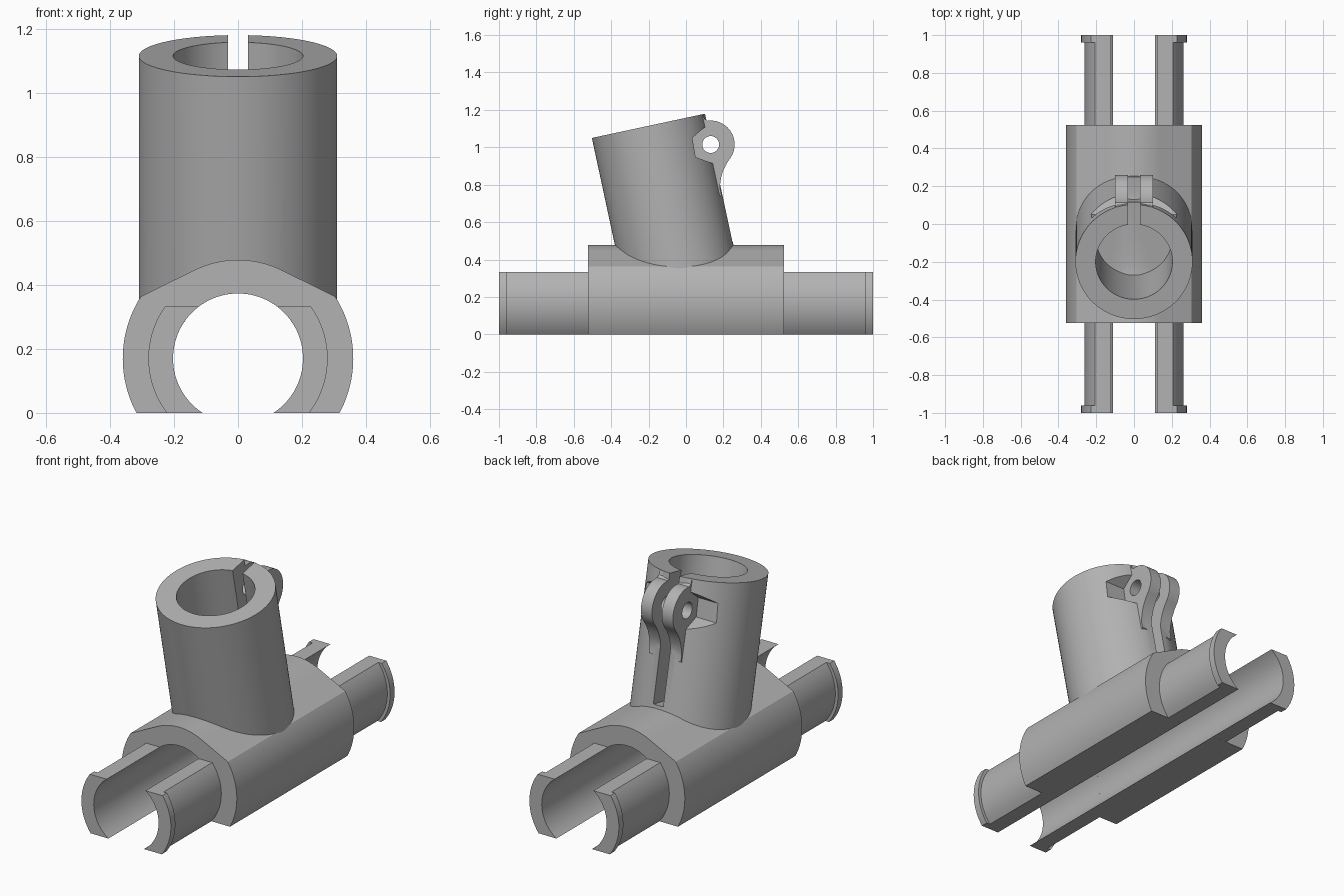
import bpy, bmesh
from math import sin, cos, pi, radians, sqrt, atan2
from mathutils import Matrix, Vector

if "Cube" in bpy.data.objects:
    bpy.data.objects.remove(bpy.data.objects["Cube"])

grey = bpy.data.materials.new("plain_grey")
grey.use_nodes = True
GREY = (0.45, 0.45, 0.45, 1)
grey.diffuse_color = GREY
grey.node_tree.nodes["Principled BSDF"].inputs["Base Color"].default_value = GREY

AXIS_Z = 0.17           # height of the horizontal bore
BORE = 0.203
POST_TOP = Vector((0, -0.2, 1.115))
TILT = Matrix.Translation(POST_TOP) @ Matrix.Rotation(radians(12.1), 4, 'X')
HOLE = (0.132, 1.015)   # clamp screw position in y, z


def make(name, bm, matrix=None):
    bmesh.ops.recalc_face_normals(bm, faces=bm.faces)
    mesh = bpy.data.meshes.new(name)
    if matrix:
        bm.transform(matrix)
    bm.to_mesh(mesh)
    bm.free()
    mesh.materials.append(grey)
    ob = bpy.data.objects.new(name, mesh)
    bpy.context.collection.objects.link(ob)
    return ob


def prism(name, points, start, end, axis):
    """Extrude a closed outline: (x, z) along y, or (y, z) along x."""
    bm = bmesh.new()
    place = (lambda a, b, t: (a, t, b)) if axis == 'Y' else (lambda a, b, t: (t, a, b))
    face = bm.faces.new([bm.verts.new(place(a, b, start)) for a, b in points])
    new = bmesh.ops.extrude_face_region(bm, geom=[face])["geom"]
    move = Vector(place(0, 0, end - start))
    bmesh.ops.translate(bm, vec=move, verts=[v for v in new if isinstance(v, bmesh.types.BMVert)])
    return make(name, bm)


def arc(cx, cz, r, a0, a1, n):
    return [(cx + r * cos(a0 + (a1 - a0) * i / n), cz + r * sin(a0 + (a1 - a0) * i / n))
            for i in range(n + 1)]


def post_cylinder(name, r, low, high):
    bm = bmesh.new()
    bmesh.ops.create_cone(bm, cap_ends=True, segments=96, radius1=r, radius2=r, depth=high - low)
    bmesh.ops.translate(bm, vec=(0, 0, (low + high) / 2), verts=bm.verts)
    return make(name, bm, TILT)


def combine(target, tool, operation):
    mod = target.modifiers.new(operation, 'BOOLEAN')
    mod.operation, mod.object, mod.solver = operation, tool, 'EXACT'
    bpy.context.view_layer.objects.active = target
    bpy.ops.object.modifier_apply(modifier=mod.name)
    bpy.data.objects.remove(tool)


def smooth(ob):
    bpy.ops.object.select_all(action='DESELECT')
    ob.select_set(True)
    bpy.context.view_layer.objects.active = ob
    bpy.ops.object.shade_smooth_by_angle(angle=radians(25))


# Sleeve body: wide sides, sloping shoulders, rounded crown, flat base
low, high = -atan2(AXIS_Z, 0.317), atan2(0.193, 0.303)
body_side = arc(0, AXIS_Z, 0.36, low, high, 24)
crown = arc(0, AXIS_Z, 0.308, radians(63), radians(117), 20)
other_side = [(-x, z) for x, z in reversed(body_side)]
body = prism("sleeve_body", body_side + crown + other_side, -0.525, 0.525, 'Y')

# Tilted post with screw-head pockets
post = post_cylinder("post", 0.31, -0.83, 0)
for side in (-1, 1):
    hexagon = [(HOLE[0] + 0.105 * cos(radians(40 + 60 * i)),
                HOLE[1] + 0.105 * sin(radians(40 + 60 * i))) for i in range(6)]
    combine(post, prism("pocket", hexagon, side * 0.1, side * 0.5, 'X'), 'DIFFERENCE')

# Clamp ears, flowing back into the post
ear = [(0.05, 1.145), (0.092, 1.172), (0.1, 1.152)]
ear += arc(*HOLE, 0.128, radians(98), radians(-36), 32)
ear += [(0.218, 0.915), (0.199, 0.877), (0.187, 0.835), (0.182, 0.8), (0.183, 0.775),
        (0.19, 0.745), (0.15, 0.72)]
combine(post, prism("ear_slab", ear, -0.1, 0.1, 'X'), 'UNION')

# Blind socket, clamp slot and screw hole
combine(post, post_cylinder("socket", BORE, -0.62, 0.2), 'DIFFERENCE')
bm = bmesh.new()
bmesh.ops.create_cube(bm, size=1)
bmesh.ops.scale(bm, vec=(0.062, 0.5, 0.9), verts=bm.verts)
bmesh.ops.translate(bm, vec=(0, 0.44, -0.25), verts=bm.verts)
combine(post, make("slot", bm, TILT), 'DIFFERENCE')
combine(post, prism("screw_hole", arc(*HOLE, 0.045, 0, 2 * pi, 32)[:-1], -0.4, 0.4, 'X'),
        'DIFFERENCE')

# Join post and sleeve, then open the horizontal bore
combine(body, post, 'UNION')
combine(body, prism("bore", arc(0, AXIS_Z, BORE, 0, 2 * pi, 96)[:-1], -0.8, 0.8, 'Y'),
        'DIFFERENCE')
body.name = "sleeve_and_post"
smooth(body)


# Snap rails with raised end lips
def rail_outline(r, side):
    top = 0.163
    angle = lambda rad, h: atan2(h, sqrt(rad * rad - h * h))
    outer = arc(0, AXIS_Z, r, angle(r, -AXIS_Z), angle(r, top), 24)
    inner = arc(0, AXIS_Z, BORE, angle(BORE, top), angle(BORE, -AXIS_Z), 24)
    return [(side * x, z) for x, z in outer + inner]


for side, side_name in ((1, "left"), (-1, "right")):
    for end, end_name in ((-1, "front"), (1, "back")):
        rail = prism(f"{end_name}_{side_name}_rail", rail_outline(0.263, side),
                     end * 0.525, end * 0.96, 'Y')
        lip = prism(f"{end_name}_{side_name}_lip", rail_outline(0.28, side),
                    end * 0.96, end, 'Y')
        smooth(rail)
        smooth(lip)
